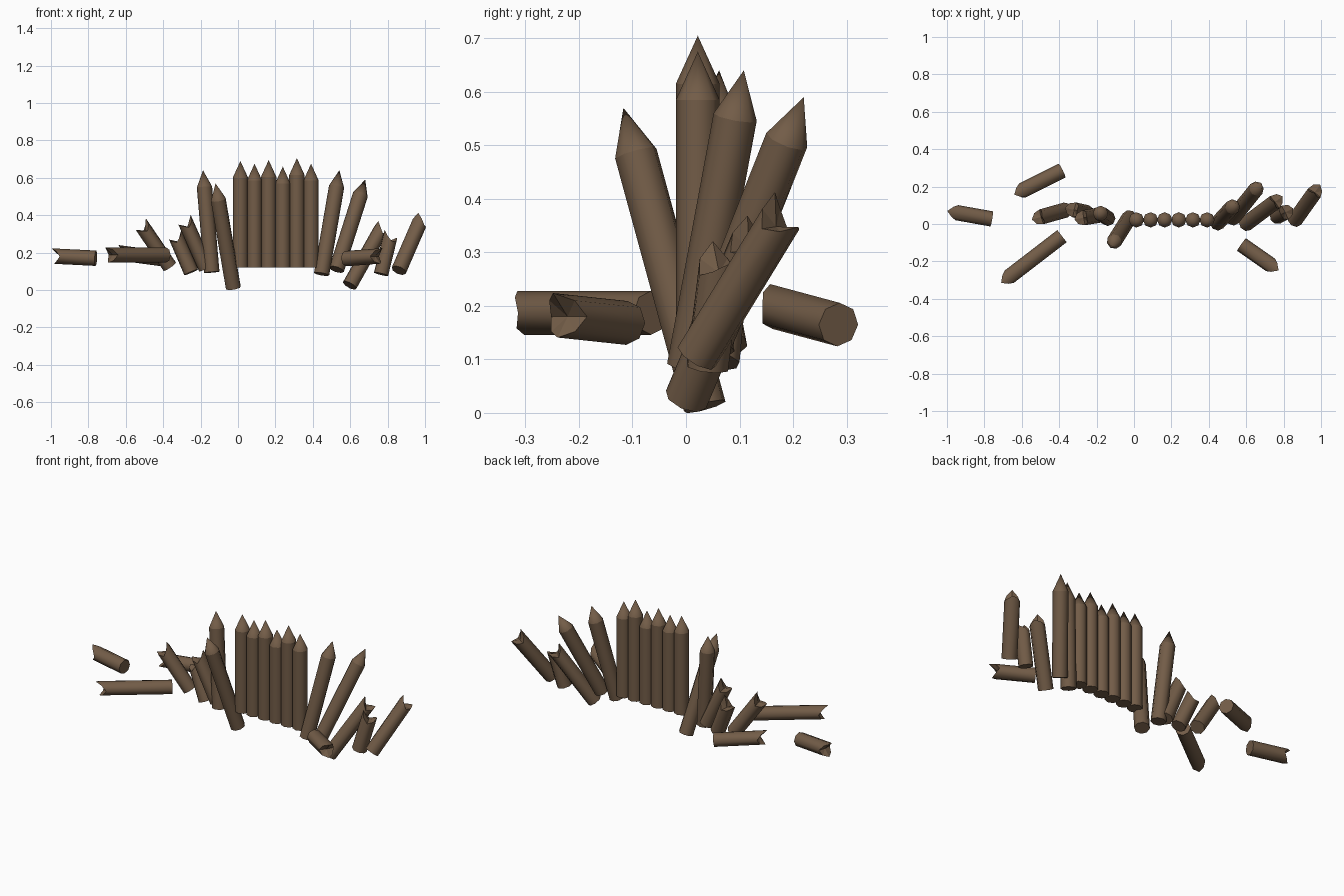
import bpy, bmesh, math
from mathutils import Vector

cube = bpy.data.objects.get("Cube")
if cube:
    bpy.data.objects.remove(cube, do_unlink=True)

wood = bpy.data.materials.new("brown_wood")
wood.use_nodes = True
colour = (0.17, 0.108, 0.064, 1)
wood.diffuse_color = colour
bsdf = next(n for n in wood.node_tree.nodes if n.type == 'BSDF_PRINCIPLED')
bsdf.inputs["Base Color"].default_value = colour
bsdf.inputs["Roughness"].default_value = 0.9

SIDES = 8
RADIUS = 0.041
POINT = 0.09
# Setback of each splinter around a snapped end, starting at the longest one
SPLINTERS = [0, 0.03, 0.055, 0.04, 0.02, 0.035, 0.055, 0.03]


def log(name, base, tip, snapped=False):
    """A round log from base to tip, sharpened or snapped at the tip."""
    base, tip = Vector(base), Vector(tip)
    axis = (tip - base).normalized()
    up = Vector((0, 0, 1)) if abs(axis.z) < 0.99 else Vector((0, 1, 0))
    u = (up - axis * up.dot(axis)).normalized()
    v = axis.cross(u)

    bm = bmesh.new()
    low, high = [], []
    for i in range(SIDES):
        a = math.tau * i / SIDES
        rim = (u * math.cos(a) + v * math.sin(a)) * RADIUS
        setback = SPLINTERS[i] if snapped else POINT
        low.append(bm.verts.new(base + rim))
        high.append(bm.verts.new(tip - axis * setback + rim))
    apex = bm.verts.new(tip - axis * (0.05 if snapped else 0))
    bm.faces.new(low[::-1])
    for i in range(SIDES):
        j = (i + 1) % SIDES
        side = bm.faces.new((low[i], low[j], high[j], high[i]))
        cap = bm.faces.new((high[i], high[j], apex))
        side.smooth = True
        cap.smooth = not snapped
        # Keep both rims crisp
        for pair in ((low[i], low[j]), (high[i], high[j])):
            bm.edges.get(pair).smooth = False
    bm.normal_update()

    mesh = bpy.data.meshes.new(name)
    bm.to_mesh(mesh)
    bm.free()
    mesh.materials.append(wood)
    obj = bpy.data.objects.new(name, mesh)
    bpy.context.collection.objects.link(obj)


# Standing row of stakes
for i, top in enumerate((0.69, 0.675, 0.695, 0.66, 0.705, 0.675)):
    x = 0.013 + 0.0755 * i
    log(f"upright_stake_{i + 1}", (x, 0.022, 0.12), (x, 0.022, top))

# Sharpened stakes leaning on both sides
leaning = [
    ((-0.025, 0.035, 0.012), (-0.12, -0.117, 0.57)),
    ((-0.14, 0.03, 0.095), (-0.187, 0.062, 0.64)),
    ((0.447, 0.005, 0.085), (0.542, 0.108, 0.64)),
    ((0.527, 0.03, 0.11), (0.68, 0.22, 0.59)),
]
for i, (base, tip) in enumerate(leaning):
    log(f"leaning_stake_{i + 1}", base, tip)

# Snapped stakes at the ends of the wall
snapped = [
    ((-0.25, 0.06, 0.095), (-0.34, 0.08, 0.305)),
    ((-0.17, 0.05, 0.115), (-0.29, 0.03, 0.385)),
    ((-0.365, 0.075, 0.125), (-0.525, 0.03, 0.36)),
    ((0.597, 0.0, 0.025), (0.777, 0.135, 0.345)),
    ((0.765, 0.04, 0.085), (0.82, 0.068, 0.31)),
    ((0.86, 0.02, 0.105), (0.983, 0.193, 0.388)),
]
for i, (base, tip) in enumerate(snapped):
    log(f"snapped_stake_{i + 1}", base, tip, True)

# Broken pieces lying to the sides
fallen = [
    ((-0.76, 0.027, 0.17), (-1.0, 0.07, 0.182)),
    ((-0.385, -0.065, 0.187), (-0.71, -0.315, 0.187)),
    ((-0.385, 0.285, 0.165), (-0.645, 0.155, 0.2)),
    ((0.575, -0.11, 0.168), (0.775, -0.25, 0.183)),
]
for i, (base, tip) in enumerate(fallen):
    log(f"fallen_log_{i + 1}", base, tip, True)
